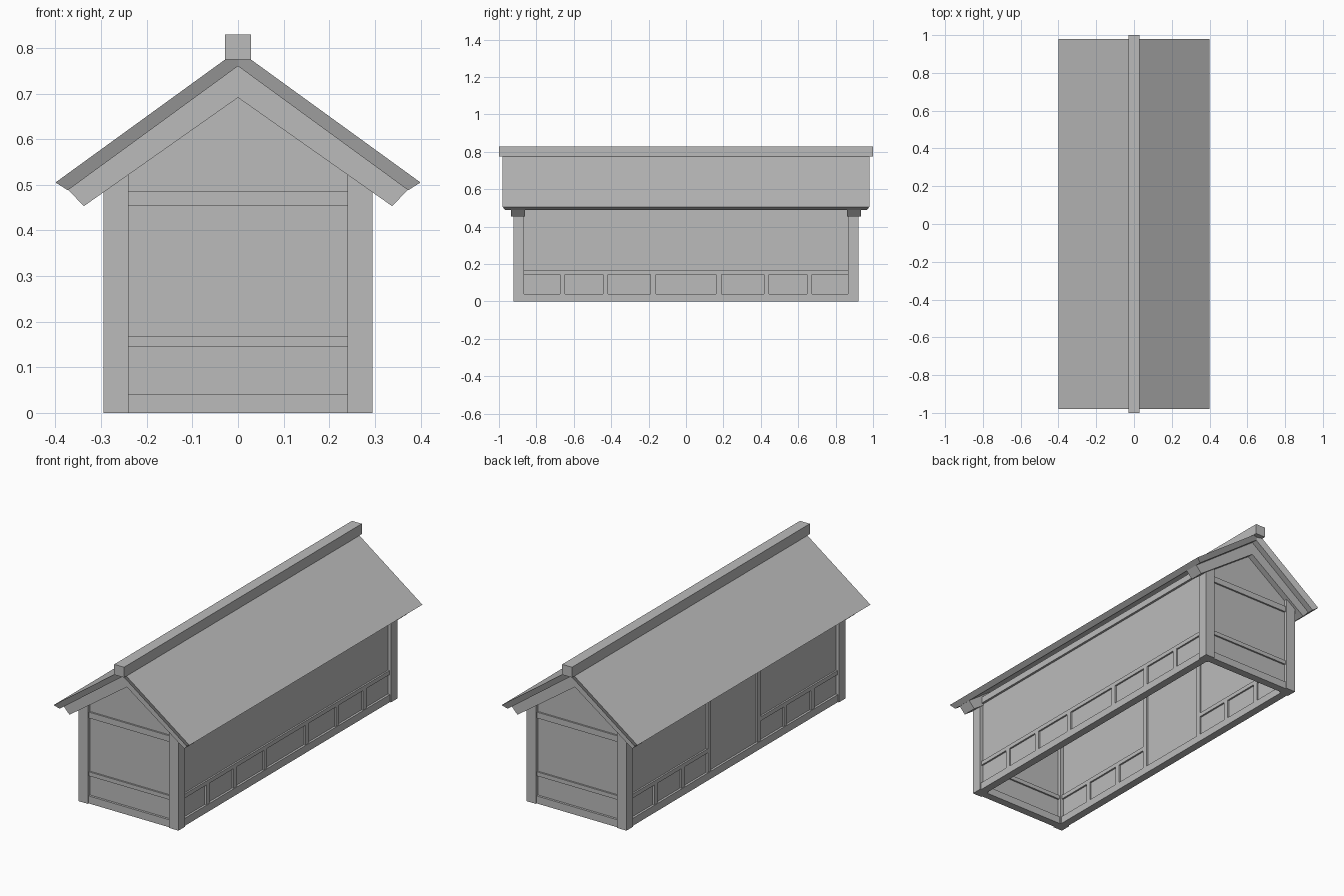
import bpy
import bmesh

if "Cube" in bpy.data.objects:
    bpy.data.objects.remove(bpy.data.objects["Cube"], do_unlink=True)

GREY = (0.5, 0.5, 0.5, 1)
mat = bpy.data.materials.new("plain_grey")
mat.use_nodes = True
mat.diffuse_color = GREY
mat.node_tree.nodes["Principled BSDF"].inputs["Base Color"].default_value = GREY

# Wall centre lines and timber sizes
WX, WY = 0.267, 0.894
POST = 0.0275
IN_X, IN_Y = WX - POST, WY - POST
PANEL, SILL, RAIL = 0.009, 0.021, 0.018


def add_object(name, bm):
    bmesh.ops.recalc_face_normals(bm, faces=bm.faces)
    mesh = bpy.data.meshes.new(name)
    bm.to_mesh(mesh)
    bm.free()
    mesh.materials.append(mat)
    obj = bpy.data.objects.new(name, mesh)
    bpy.context.collection.objects.link(obj)
    return obj


def box(name, x, y, z):
    """Box between (low, high) pairs on each axis."""
    bm = bmesh.new()
    bmesh.ops.create_cube(bm, size=1)
    for v in bm.verts:
        v.co = [r[0] if c < 0 else r[1] for c, r in zip(v.co, (x, y, z))]
    return add_object(name, bm)


def around(c, half):
    return (c - half, c + half)


def loft(name, ring_a, ring_b):
    """Solid between two matching outlines."""
    bm = bmesh.new()
    a = [bm.verts.new(p) for p in ring_a]
    b = [bm.verts.new(p) for p in ring_b]
    bm.faces.new(a)
    bm.faces.new(b)
    n = len(a)
    for i in range(n):
        j = (i + 1) % n
        bm.faces.new((a[i], a[j], b[j], b[i]))
    return add_object(name, bm)


def prism(name, outline, y0, y1):
    """Outline in x and z, extruded along y."""
    return loft(name, [(x, y0, z) for x, z in outline], [(x, y1, z) for x, z in outline])


# Roof slopes, with edges cut back towards the underside
for side, s in (("left", 1), ("right", -1)):
    top = [(0, -0.98, 0.795), (s * 0.4, -0.98, 0.505), (s * 0.4, 0.98, 0.505), (0, 0.98, 0.795)]
    under = [(0, -0.967, 0.76), (s * 0.373, -0.967, 0.488), (s * 0.373, 0.967, 0.488), (0, 0.967, 0.76)]
    loft(side + "_roof_slope", top, under)
box("ridge_beam", (-0.029, 0.029), (-1, 1), (0.774, 0.829))

# Gable ends
for end, e in (("front", -1), ("back", 1)):
    barge = [(0, 0.76), (0.372, 0.489), (0.338, 0.453), (0, 0.691), (-0.338, 0.453), (-0.372, 0.489)]
    prism(end + "_bargeboard", barge, e * 0.935, e * 0.86)
    gable = [(-WX, 0.01), (WX, 0.01), (WX, 0.55), (0, 0.74), (-WX, 0.55)]
    prism(end + "_wall", gable, e * WY - PANEL, e * WY + PANEL)
    across = (-IN_X, IN_X)
    box(end + "_sill", across, around(e * WY, SILL), (0, 0.04))
    box(end + "_lower_rail", across, around(e * WY, RAIL), (0.145, 0.167))
    box(end + "_upper_rail", across, around(e * WY, RAIL), (0.453, 0.485))
    for side, s in (("left", 1), ("right", -1)):
        box(f"{end}_{side}_corner_post", around(s * WX, POST), around(e * WY, POST), (0, 0.54))

# Long sides: the right one has a doorway bay between two tall posts
DOOR = 0.21
for side, s in (("left", 1), ("right", -1)):
    along = (-IN_Y, IN_Y)
    box(side + "_wall", around(s * WX, PANEL), (-WY, WY), (0.01, 0.55))
    box(side + "_sill", around(s * WX, SILL), along, (0, 0.04))
    box(side + "_top_plate", around(s * WX, SILL), along, (0.505, 0.54))
    studs = [0.43, 0.66]
    if s > 0:
        studs.append(0.175)
        box(side + "_rail", around(s * WX, RAIL), along, (0.145, 0.167))
    for e, end in ((-1, "front"), (1, "back")):
        if s < 0:
            box(f"{end}_door_post", around(s * WX, RAIL), around(e * DOOR, 0.014), (0.04, 0.54))
            box(f"{side}_{end}_rail", around(s * WX, RAIL), sorted((e * DOOR, e * IN_Y)), (0.145, 0.167))
        for i, y in enumerate(studs):
            box(f"{side}_{end}_stud_{i + 1}", around(s * WX, RAIL), around(e * y, 0.014), (0.04, 0.146))
